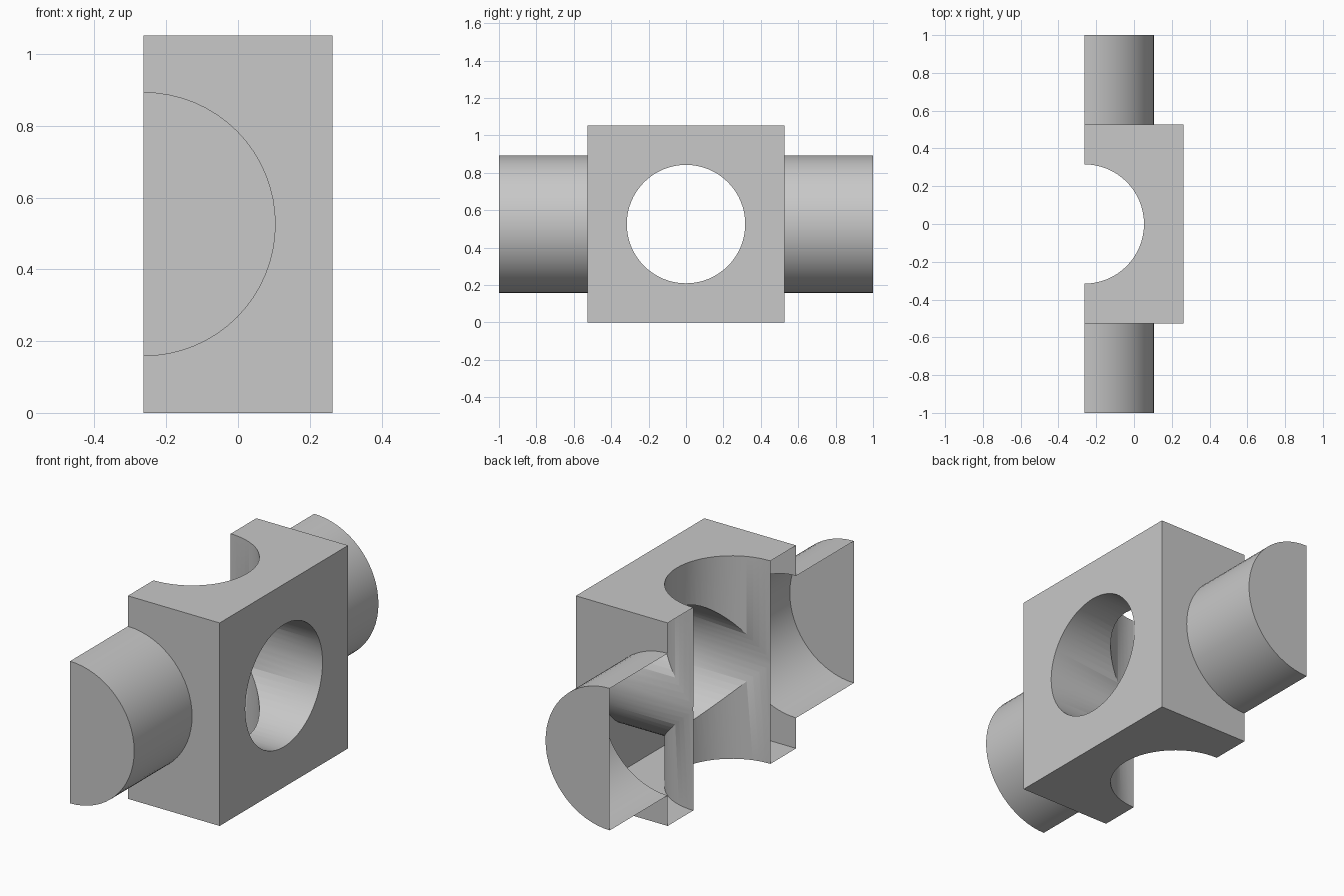
import bpy, bmesh, math

if "Cube" in bpy.data.objects:
    bpy.data.objects.remove(bpy.data.objects["Cube"])

HALF = 0.526          # half the block's side
TUBE_R = 0.368
HOLE_R = 0.316
CUT_X = -HALF / 2     # plane where the fitting is sliced open

grey = bpy.data.materials.new("plain_grey")
grey.diffuse_color = (0.58, 0.58, 0.58, 1)
grey.use_nodes = True
grey.node_tree.nodes["Principled BSDF"].inputs["Base Color"].default_value = grey.diffuse_color


def cylinder(name, radius, length, rotation=(0, 0, 0)):
    bpy.ops.mesh.primitive_cylinder_add(vertices=64, radius=radius, depth=length,
                                        location=(CUT_X, 0, HALF), rotation=rotation)
    obj = bpy.context.object
    obj.name = name
    return obj


def combine(target, tool, operation):
    mod = target.modifiers.new(operation.lower(), 'BOOLEAN')
    mod.operation = operation
    mod.solver = 'EXACT'
    mod.object = tool
    bpy.context.view_layer.objects.active = target
    bpy.ops.object.modifier_apply(modifier=mod.name)
    bpy.data.objects.remove(tool, do_unlink=True)


# Square block centred on the slicing plane
bpy.ops.mesh.primitive_cube_add(size=2 * HALF, location=(CUT_X, 0, HALF))
fitting = bpy.context.object
fitting.name = "sliced_block_fitting"

# Tube running front to back, with closed ends
combine(fitting, cylinder("tube", TUBE_R, 2, (math.pi / 2, 0, 0)), 'UNION')

# Crossing bores: vertical, then sideways
combine(fitting, cylinder("vertical_bore", HOLE_R, 2), 'DIFFERENCE')
combine(fitting, cylinder("side_bore", HOLE_R + 0.0007, 2, (0, math.pi / 2, 0)), 'DIFFERENCE')

# Slice in half, leaving the shell open on the cut side
bpy.ops.object.select_all(action='DESELECT')
fitting.select_set(True)
bpy.context.view_layer.objects.active = fitting
bpy.ops.object.transform_apply(location=True, rotation=True, scale=True)
bm = bmesh.new()
bm.from_mesh(fitting.data)
bmesh.ops.bisect_plane(bm, geom=bm.verts[:] + bm.edges[:] + bm.faces[:], dist=1e-5,
                       plane_co=(CUT_X, 0, 0), plane_no=(1, 0, 0), clear_inner=True)
bm.to_mesh(fitting.data)
bm.free()

fitting.data.materials.clear()
fitting.data.materials.append(grey)
bpy.ops.object.shade_smooth_by_angle(angle=math.radians(30))
